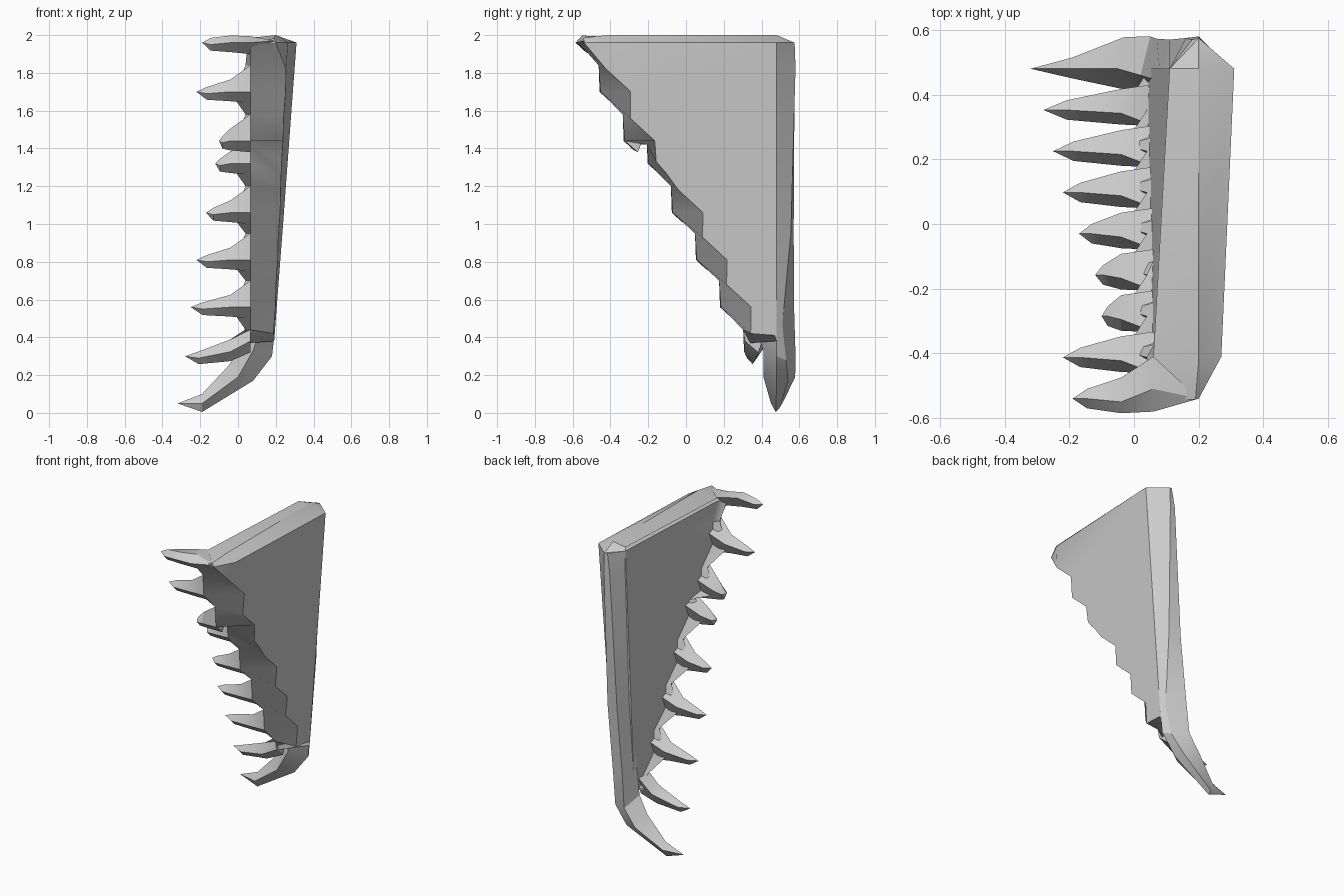
import bpy, bmesh, math

cube = bpy.data.objects.get("Cube")
if cube:
    bpy.data.objects.remove(cube, do_unlink=True)

mat = bpy.data.materials.new("plain_grey")
mat.use_nodes = True
GREY = (0.6, 0.6, 0.6, 1)
mat.diffuse_color = GREY
mat.node_tree.nodes["Principled BSDF"].inputs["Base Color"].default_value = GREY


def loft(name, rings, smooth=30):
    """Skin a list of equal-length rings and cap both ends."""
    bm = bmesh.new()
    loops = [[bm.verts.new(p) for p in ring] for ring in rings]
    n = len(loops[0])
    for a, b in zip(loops, loops[1:]):
        for i in range(n):
            j = (i + 1) % n
            bm.faces.new((a[i], a[j], b[j], b[i]))
    bm.faces.new(loops[0])
    bm.faces.new(loops[-1][::-1])
    bmesh.ops.remove_doubles(bm, verts=bm.verts, dist=0.0005)
    big = [f for f in bm.faces if len(f.verts) > 4]
    bmesh.ops.triangulate(bm, faces=big)
    bmesh.ops.recalc_face_normals(bm, faces=bm.faces)
    mesh = bpy.data.meshes.new(name)
    bm.to_mesh(mesh)
    bm.free()
    mesh.materials.append(mat)
    obj = bpy.data.objects.new(name, mesh)
    bpy.context.collection.objects.link(obj)
    bpy.ops.object.select_all(action='DESELECT')
    obj.select_set(True)
    bpy.context.view_layer.objects.active = obj
    bpy.ops.object.shade_smooth_by_angle(angle=math.radians(smooth))
    return obj


# Tooth tips along the slanted edge, top to bottom: x and z (y is evenly spaced)
tips = [(-.19, 1.96), (-.22, 1.70), (-.10, 1.44), (-.12, 1.32), (-.17, 1.06),
        (-.22, .81), (-.25, .56), (-.28, .30)]
teeth = [(x, -.54 + .1275 * k, z) for k, (x, z) in enumerate(tips)]


def x_outer(y, z):
    return .31 - .05 * (.48 - y) - .075 * (1.96 - z)


def x_inner(y, z):
    return .11 - .05 * (.48 - y) - .04 * (1.96 - z)


# Plate: inner face, web between the teeth, notched front edge, set-back outer face
front, outer, web = [(-.56, 1.95)], [], [(.05, -.52, 1.95)]
for k, (x, y, z) in enumerate(teeth[1:], 1):
    rise = .10 if k == 3 else .14
    front += [(y - .05, z + rise), (y - .04, z)]
    web += [(.04, y - .0, z + rise), (-.03, y + .02, z - .02)]
    if k == 3:
        outer += [(y, z + .01), (y + .06, z - .06)]
    else:
        outer += [(y - .01, z + .12), (y + .12, z)]
front[-1], outer[-1] = (.34, .37), (.47, .41)
web[-1] = (-.01, .39, .37)
rear = [(.48, .38), (.48, 1.96), (-.41, 1.96)]
inner = [(y + .09, z) for y, z in front] + rear
rear_inner = [(x_inner(y, z), y, z) for y, z in rear]
loft("plate", [
    [(x_inner(y, z), y, z) for y, z in inner],
    web + rear_inner,
    [(.065, y, z) for y, z in front] + [(x + .02, y, z) for x, y, z in rear_inner],
    [(.2, -.54, 1.96)] + [(x_outer(y, z), y, z) for y, z in outer + rear]])

# Ridge along the top edge
loft("top_ridge", [
    [(.10, -.54, 1.95), (.19, -.543, 1.985), (.2, -.54, 1.96)],
    [(.06, -.41, 1.985), (.2, -.42, 2.0), (.27, -.41, 1.96)],
    [(.11, .48, 1.985), (.2, .48, 2.0), (.31, .48, 1.96)],
    [(.11, .48, 1.96), (.2, .575, 1.96), (.31, .48, 1.96)]])

# Teeth: diamond sections (front, top, back, bottom) widening into the plate
for k, (x, y, z) in enumerate(teeth):
    lift = .08 if k == 7 else 0
    root = -.04
    sections = [
        (x, 0, [(0, 0)] * 4),
        (x + .3 * (root - x), 0, [(-.03, -.01), (0, .025), (.03, 0), (0, -.042)]),
        (root, lift * .3, [(-.045, 0), (-.01, .065), (.065, .03), (.01, -.05)])]
    if k:
        top = .10 if k == 3 else .14 - lift
        sections.append((.065, lift, [(-.04, 0), (-.05, top), (.08, .08), (.03, -.06)]))
    else:
        sections += [(.06, 0, [(-.04, 0), (.03, .035), (.13, .03), (.03, -.06)]),
                     (.2, 0, [(0, .01)] * 4)]
    rings = [[(sx, y + dy, min(z + dz + up, 1.998)) for dy, dz in pts]
             for sx, up, pts in sections]
    loft("tooth_%d" % (k + 1), rings)

# Spine down the back edge, curling into the lowest hook
# Each ring runs inner, inner back, outer back, outer, front
tip = (-.32, .48, .05)
loft("spine_and_hook", [
    [(.11, .48, 1.96), (.18, .57, 1.96), (.2, .575, 1.96), (.31, .48, 1.96), (.2, .42, 1.96)],
    [(.11, .47, 1.83), (.16, .575, 1.83), (.2, .58, 1.83), (.3, .48, 1.83), (.19, .4, 1.83)],
    [(.08, .47, .95), (.11, .57, .95), (.19, .555, .95), (.235, .48, .95), (.15, .38, .95)],
    [(.05, .45, .55), (.07, .573, .53), (.18, .51, .47), (.195, .48, .43), (.13, .36, .48)],
    [(.02, .46, .35), (.05, .58, .3), (.15, .53, .28), (.18, .48, .3), (.08, .41, .33)],
    [(-.05, .48, .25), (-.03, .578, .19), (.06, .54, .17), (.08, .48, .17), (.0, .41, .19)],
    [(-.19, .48, .1), (-.19, .515, .06), (-.19, .495, .025), (-.19, .475, .005),
     (-.19, .45, .05)],
    [tip] * 5])
